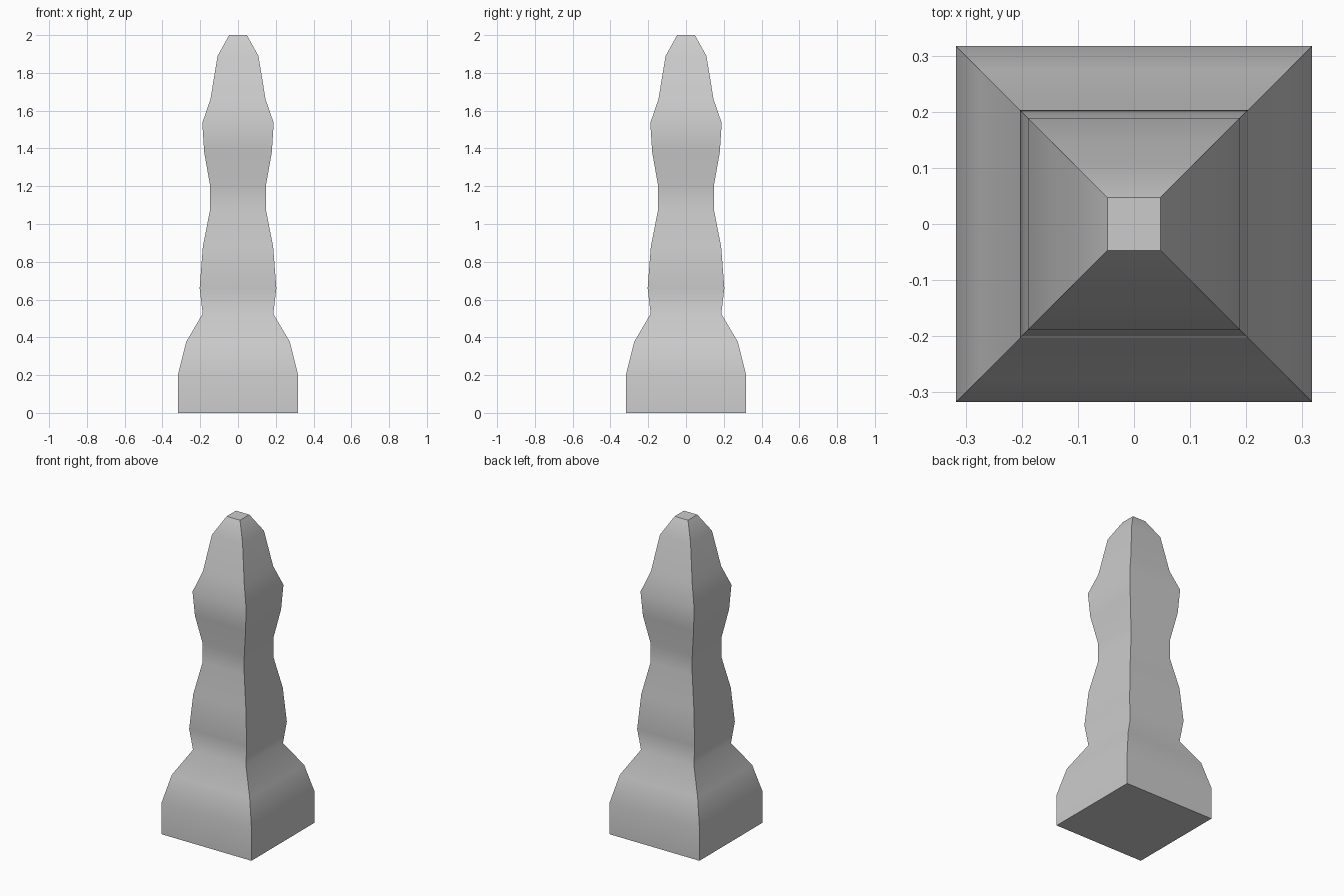
import bpy, bmesh, math

if "Cube" in bpy.data.objects:
    bpy.data.objects.remove(bpy.data.objects["Cube"])

# Half-width and height of each square ring, bottom to top
PROFILE = [(0.317, 0), (0.317, 0.205), (0.275, 0.375), (0.187, 0.525),
           (0.203, 0.66), (0.186, 0.88), (0.147, 1.08), (0.147, 1.2),
           (0.179, 1.38), (0.189, 1.535), (0.146, 1.66), (0.108, 1.89),
           (0.047, 2.0)]


def square_turned(name, profile):
    bm = bmesh.new()
    rings = [[bm.verts.new((sx * r, sy * r, z))
              for sx, sy in ((-1, -1), (1, -1), (1, 1), (-1, 1))]
             for r, z in profile]
    for low, high in zip(rings, rings[1:]):
        for i in range(4):
            j = (i + 1) % 4
            bm.faces.new((low[i], low[j], high[j], high[i]))
    bm.faces.new(rings[0][::-1])
    bm.faces.new(rings[-1])
    mesh = bpy.data.meshes.new(name)
    bm.to_mesh(mesh)
    bm.free()
    obj = bpy.data.objects.new(name, mesh)
    bpy.context.collection.objects.link(obj)
    return obj


# Square post: flared foot, two bulges and a tapered flat tip
post = square_turned("square_post", PROFILE)
bpy.context.view_layer.objects.active = post
post.select_set(True)
bpy.ops.object.shade_smooth_by_angle(angle=math.radians(45))
